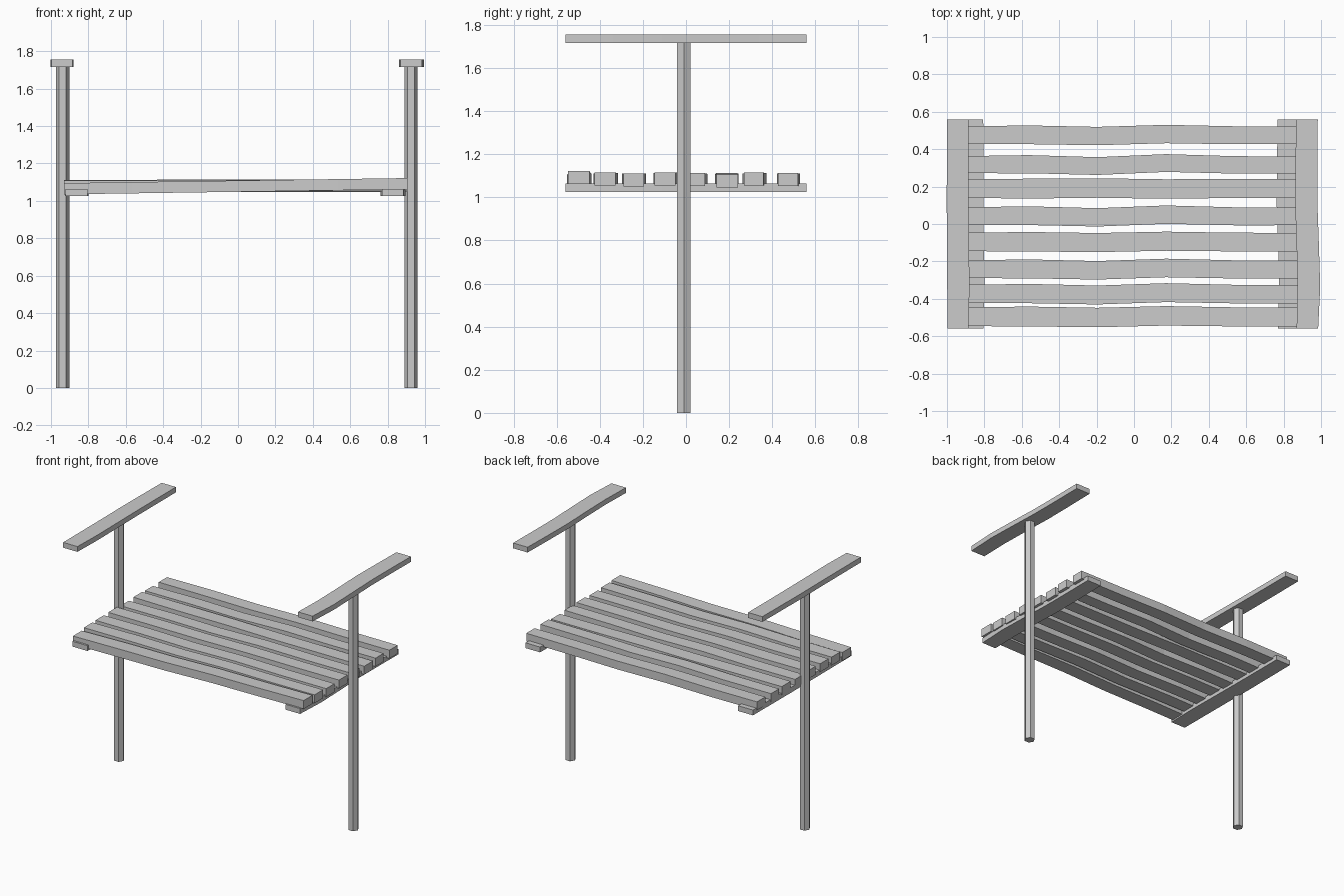
import bpy, bmesh, math

if "Cube" in bpy.data.objects:
    bpy.data.objects.remove(bpy.data.objects["Cube"])

WAVE = [0.0, 0.003, -0.008, 0.010, -0.001, -0.002]   # sideways wobble of hand-cut boards
SWELL = [0.0, 0.003, 0.002, 0.002, 0.001, 0.0]       # half-width variation


def finish(bm, name):
    bmesh.ops.recalc_face_normals(bm, faces=bm.faces)
    me = bpy.data.meshes.new(name)
    bm.to_mesh(me)
    bm.free()
    ob = bpy.data.objects.new(name, me)
    bpy.context.collection.objects.link(ob)
    return ob


def board(name, start, end, width, thick, amp=1.0, wave=WAVE, along_y=False):
    """Wobbly plank lofted through six cross-sections from start to end."""
    bm = bmesh.new()
    rings = []
    n = len(wave)
    for i in range(n):
        t = i / (n - 1)
        p = [a + (b - a) * t for a, b in zip(start, end)]
        h = width / 2 + SWELL[i]
        ring = []
        for s, u in ((-1, -1), (1, -1), (1, 1), (-1, 1)):
            side = wave[i] * amp + s * h
            z = p[2] + u * thick / 2
            co = (p[0] + side, p[1], z) if along_y else (p[0], p[1] + side, z)
            ring.append(bm.verts.new(co))
        rings.append(ring)
    for a, b in zip(rings, rings[1:]):
        for k in range(4):
            bm.faces.new((a[k], a[(k + 1) % 4], b[(k + 1) % 4], b[k]))
    bm.faces.new(rings[0])
    bm.faces.new(rings[-1])
    return finish(bm, name)


def post(name, x):
    """Six-sided pole with its corners towards the sides."""
    bm = bmesh.new()
    r, y, top = 0.036, -0.01, 1.72
    pts = [(x + r * math.cos(k * math.pi / 3), y + r * math.sin(k * math.pi / 3)) for k in range(6)]
    base = bm.faces.new([bm.verts.new((px, py, 0)) for px, py in pts])
    ext = bmesh.ops.extrude_face_region(bm, geom=[base], use_keep_orig=True)
    for v in ext["geom"]:
        if isinstance(v, bmesh.types.BMVert):
            v.co.z = top
    return finish(bm, name)


# Posts
post("left_post", -0.938)
post("right_post", 0.925)

# Top rails and bearers under the slats
RAIL_WAVE = [0.002, 0.010, 0.004, -0.004, -0.003, 0.0]
board("left_top_rail", (-0.942, -0.56, 1.736), (-0.942, 0.56, 1.736), 0.113, 0.038, 0.3, RAIL_WAVE, True)
board("right_top_rail", (0.925, -0.56, 1.736), (0.925, 0.56, 1.736), 0.115, 0.038, 1, RAIL_WAVE, True)
board("left_bearer", (-0.865, -0.56, 1.045), (-0.865, 0.56, 1.045), 0.118, 0.038, 0.3, RAIL_WAVE, True)
board("right_bearer", (0.826, -0.56, 1.045), (0.826, 0.56, 1.045), 0.115, 0.038, 1, RAIL_WAVE, True)

# Slats: y centre, wobble amount, left and right height of the centre line, width
SLATS = [
    (-0.496, 0.5, 1.065, 1.092, 0.100),
    (-0.374, 0.7, 1.078, 1.086, 0.097),
    (-0.242, 0.7, 1.080, 1.080, 0.095),
    (-0.096, 0.4, 1.082, 1.086, 0.098),
    (0.042, 0.8, 1.076, 1.082, 0.094),
    (0.190, -0.3, 1.082, 1.076, 0.100),
    (0.317, 0.9, 1.078, 1.085, 0.091),
    (0.475, 0.6, 1.080, 1.082, 0.094),
]
for i, (y, amp, zl, zr, w) in enumerate(SLATS):
    board(f"slat_{i + 1}", (-0.93, y, zl), (0.905, y, zr), w, 0.06, amp)
